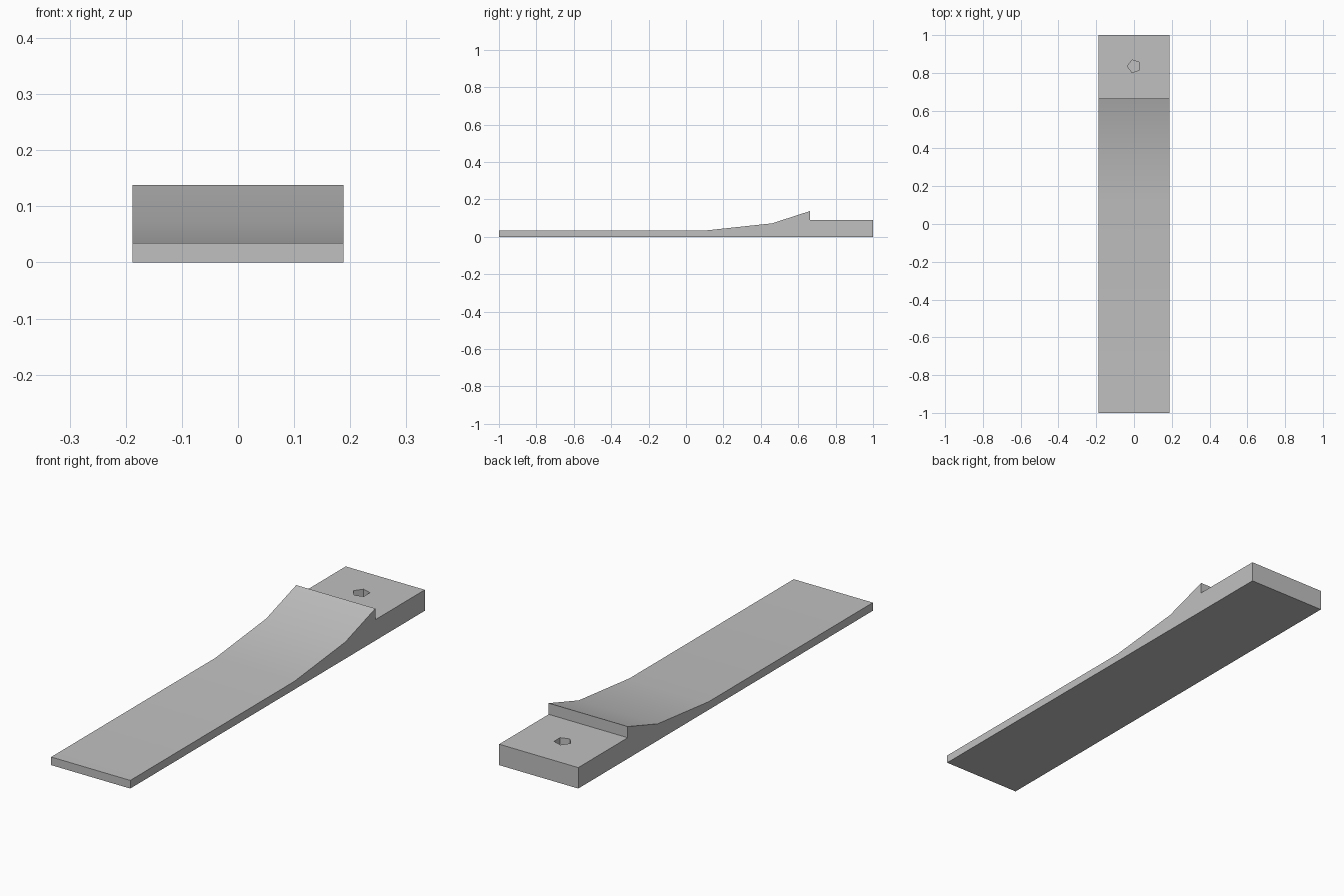
import bpy, bmesh, math
from mathutils import Matrix

cube = bpy.data.objects.get("Cube")
if cube:
    bpy.data.objects.remove(cube, do_unlink=True)

HALF_WIDTH = 0.188

grey = bpy.data.materials.new("plain grey")
grey.use_nodes = True
colour = (0.53, 0.53, 0.53, 1)
grey.diffuse_color = colour
grey.node_tree.nodes["Principled BSDF"].inputs["Base Color"].default_value = colour


def make_object(name, bm):
    bmesh.ops.recalc_face_normals(bm, faces=bm.faces)
    mesh = bpy.data.meshes.new(name)
    bm.to_mesh(mesh)
    bm.free()
    mesh.materials.append(grey)
    obj = bpy.data.objects.new(name, mesh)
    bpy.context.collection.objects.link(obj)
    return obj


# Wedge: side profile (y, z) extruded across the width
profile = [(-1, 0), (-1, 0.035), (0.115, 0.035), (0.46, 0.072),
           (0.664, 0.138), (0.664, 0.09), (1, 0.09), (1, 0)]
bm = bmesh.new()
side = bm.faces.new([bm.verts.new((-HALF_WIDTH, y, z)) for y, z in profile])
extruded = bmesh.ops.extrude_face_region(bm, geom=[side])["geom"]
bmesh.ops.translate(bm, vec=(2 * HALF_WIDTH, 0, 0),
                    verts=[v for v in extruded if isinstance(v, bmesh.types.BMVert)])
wedge = make_object("wedge", bm)

# Blind five-sided hole in the heel block
bm = bmesh.new()
bmesh.ops.create_cone(bm, cap_ends=True, segments=5, radius1=0.035, radius2=0.035, depth=0.1)
tip = max(bm.verts, key=lambda v: v.co.xy.length).co
turn = Matrix.Rotation(math.pi - math.atan2(tip.y, tip.x), 4, "Z")
bmesh.ops.transform(bm, matrix=Matrix.Translation((0, 0.835, 0.09)) @ turn, verts=bm.verts)
cutter = make_object("hole_cutter", bm)
cutter.hide_render = True

cut = wedge.modifiers.new("hole", "BOOLEAN")
cut.operation = "DIFFERENCE"
cut.solver = "EXACT"
cut.object = cutter

bpy.ops.object.select_all(action="DESELECT")
wedge.select_set(True)
bpy.context.view_layer.objects.active = wedge
bpy.ops.object.modifier_apply(modifier=cut.name)
bpy.data.objects.remove(cutter, do_unlink=True)

# Soft bends on the ramp, crisp edges elsewhere
bpy.ops.object.shade_smooth_by_angle(angle=math.radians(30))
